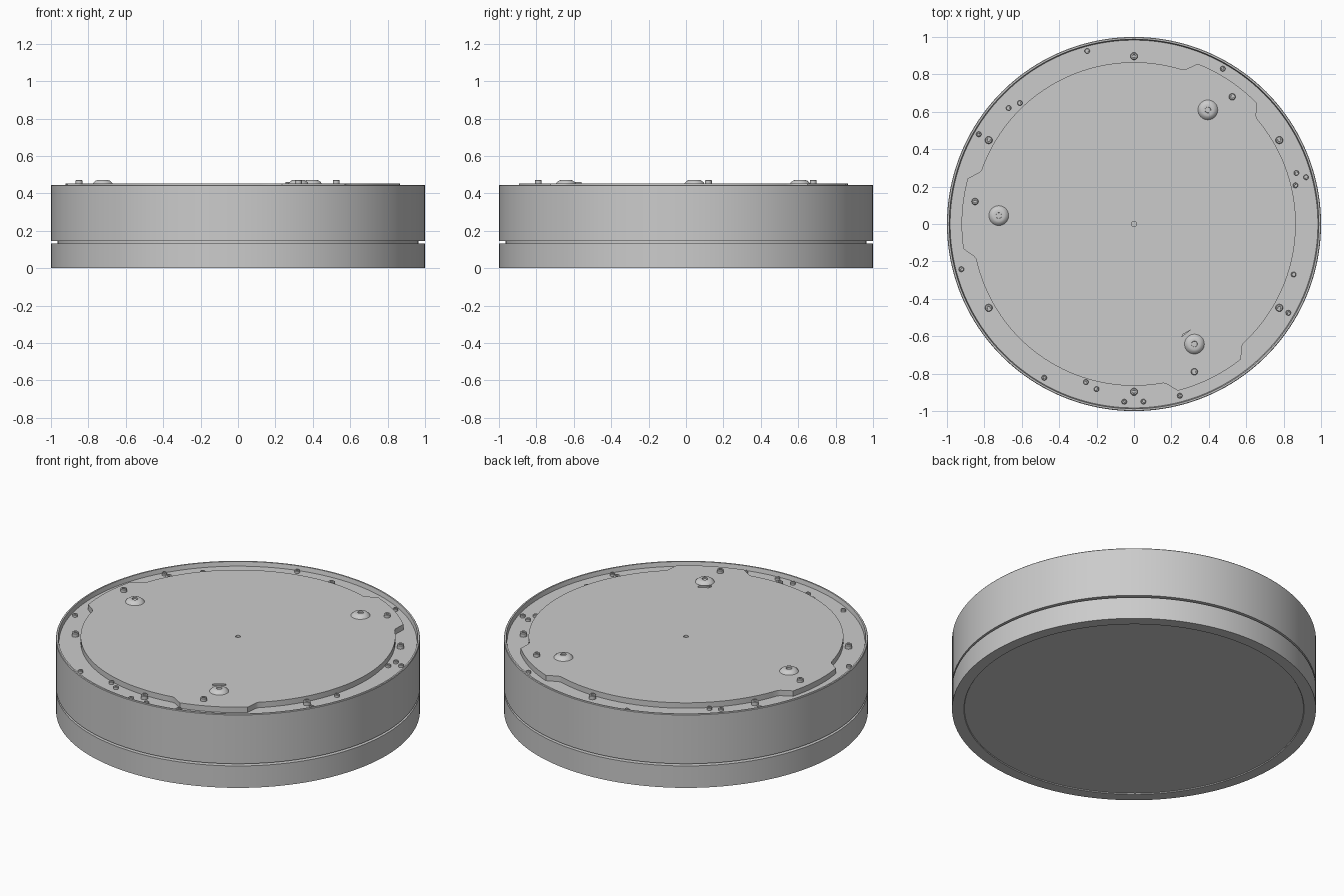
import bpy, bmesh
from math import sin, cos, pi, radians

if "Cube" in bpy.data.objects:
    bpy.data.objects.remove(bpy.data.objects["Cube"])

DECK, PLATE = 0.42, 0.453


def finish(bm, name, angle=30):
    bmesh.ops.recalc_face_normals(bm, faces=bm.faces)
    mesh = bpy.data.meshes.new(name)
    bm.to_mesh(mesh)
    bm.free()
    ob = bpy.data.objects.new(name, mesh)
    bpy.context.collection.objects.link(ob)
    bpy.ops.object.select_all(action='DESELECT')
    ob.select_set(True)
    bpy.context.view_layer.objects.active = ob
    bpy.ops.object.shade_smooth_by_angle(angle=radians(angle))
    return ob


def lathe(name, profile, x=0, y=0, segs=24):
    """Closed solid of revolution; profile runs between two points on the axis."""
    bm = bmesh.new()
    rings = []
    for r, z in profile:
        if r == 0:
            rings.append([bm.verts.new((x, y, z))])
        else:
            rings.append([bm.verts.new((x + r * cos(2 * pi * i / segs),
                                        y + r * sin(2 * pi * i / segs), z))
                          for i in range(segs)])
    for a, b in zip(rings, rings[1:]):
        for i in range(segs):
            j = (i + 1) % segs
            if len(a) == 1:
                bm.faces.new((a[0], b[i], b[j]))
            elif len(b) == 1:
                bm.faces.new((a[i], a[j], b[0]))
            else:
                bm.faces.new((a[i], a[j], b[j], b[i]))
    return finish(bm, name)


# Drum body: grooved side, thin raised rim, recessed deck, shallow base recess
lathe("drum_body", [(0, 0.005), (0.932, 0.005), (0.935, 0), (1, 0), (1, 0.133),
                    (0.965, 0.133), (0.965, 0.146), (1, 0.146), (1, 0.442),
                    (0.997, 0.446), (0.988, 0.446), (0.983, DECK), (0, DECK)], segs=160)

# Cover plate with three tabs and a centre hole
TABS = [56.5, 176.5, 296.5]
outline = []
for t in TABS:
    outline += [(0.872, t - 15)]
    outline += [(0.922, t - 11.8 + 23.6 * i / 10) for i in range(11)]
    outline += [(0.872, t + 15)]
    outline += [(0.865, t + 16 + 88 * i / 36) for i in range(37)]
bm = bmesh.new()
loops = []
for z, scale in ((DECK, 1), (PLATE, 1), (PLATE, 0), (DECK, 0)):
    loops.append([bm.verts.new(((r if scale else 0.014) * cos(radians(a)),
                                (r if scale else 0.014) * sin(radians(a)), z))
                  for r, a in outline])
n = len(outline)
for k in range(4):
    a, b = loops[k], loops[(k + 1) % 4]
    for i in range(n):
        j = (i + 1) % n
        bm.faces.new((a[i], a[j], b[j], b[i]))
finish(bm, "cover_plate")


def screw(name, x, y, r, base, h):
    top = base + h
    lathe(name, [(0, base - 0.005), (r, base - 0.005), (r, top - 0.2 * r),
                 (r * 0.8, top), (r * 0.45, top), (r * 0.4, top - 0.3 * r),
                 (0, top - 0.3 * r)], x, y, 20)


# Domed adjusters on the plate
for x, y in ((0.395, 0.61), (-0.723, 0.045), (0.323, -0.642)):
    lathe("domed_knob", [(0, PLATE - 0.005), (0.053, PLATE - 0.005), (0.053, PLATE),
                         (0.047, 0.461), (0.038, 0.468), (0.030, 0.471),
                         (0.016, 0.471), (0.015, 0.464), (0, 0.464)], x, y, 32)

# Tab screws
for x, y in ((0.525, 0.68), (-0.85, 0.12), (0.323, -0.79)):
    screw("tab_screw", x, y, 0.018, PLATE, 0.02)

# Large deck screws
for i in range(6):
    a = radians(30 + 60 * i)
    screw("deck_screw", 0.897 * cos(a), 0.897 * sin(a), 0.02, DECK, 0.024)

# Small deck pins
for x, y in ((-0.25, 0.925), (0.475, 0.83), (-0.67, 0.62), (-0.61, 0.647),
             (-0.83, 0.48), (0.868, 0.273), (0.92, 0.25), (0.863, 0.207),
             (-0.923, -0.242), (0.853, -0.27), (0.825, -0.475), (-0.48, -0.822),
             (-0.257, -0.845), (-0.2, -0.883), (-0.052, -0.95), (0.05, -0.95),
             (0.245, -0.918)):
    screw("deck_pin", x, y, 0.014, DECK, 0.015)

# Small pointer wedge beside one knob
bm = bmesh.new()
tri = [(0.253, -0.607), (0.312, -0.560), (0.259, -0.588)]
lo = [bm.verts.new((x, y, PLATE - 0.003)) for x, y in tri]
hi = [bm.verts.new((x, y, PLATE + 0.009)) for x, y in tri]
bm.faces.new(lo)
bm.faces.new(hi)
for i in range(3):
    j = (i + 1) % 3
    bm.faces.new((lo[i], lo[j], hi[j], hi[i]))
finish(bm, "pointer_wedge")
